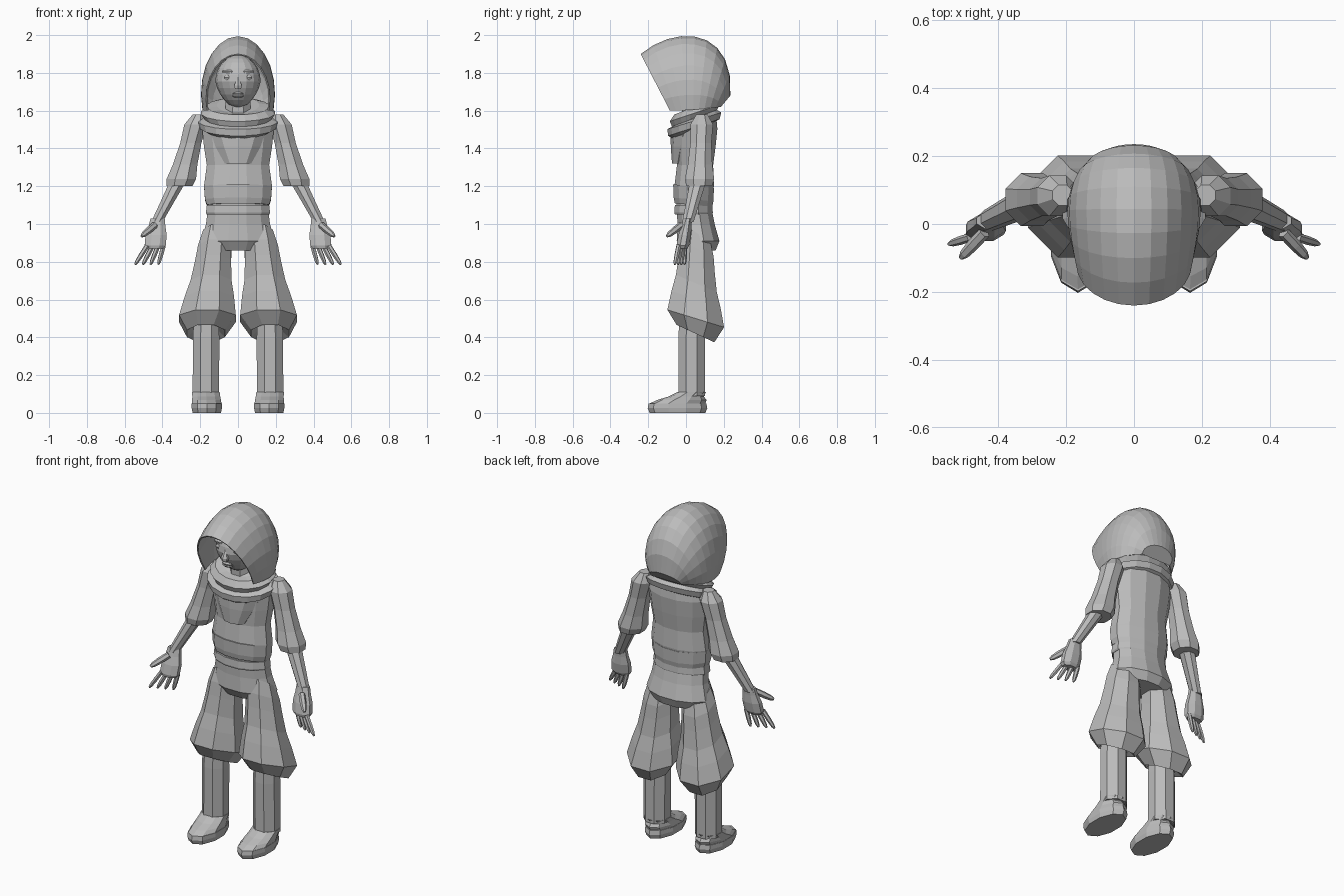
import bpy, bmesh
from math import sin, cos, pi, radians
from mathutils import Vector

if "Cube" in bpy.data.objects:
    bpy.data.objects.remove(bpy.data.objects["Cube"])

GREY = (.5, .5, .5, 1)
clay = bpy.data.materials.new("plain grey")
clay.use_nodes = True
clay.diffuse_color = GREY
clay.node_tree.nodes["Principled BSDF"].inputs["Base Color"].default_value = GREY


def finish(name, bm):
    """Turn a bmesh into a flat-shaded grey object."""
    bmesh.ops.recalc_face_normals(bm, faces=bm.faces)
    mesh = bpy.data.meshes.new(name)
    bm.to_mesh(mesh)
    bm.free()
    mesh.materials.append(clay)
    obj = bpy.data.objects.new(name, mesh)
    bpy.context.collection.objects.link(obj)
    return obj


def skin(name, rows, closed=True, caps=(0, -1)):
    """Bridge rows of points with quads and cap the chosen rows."""
    bm = bmesh.new()
    rows = [[bm.verts.new(point) for point in row] for row in rows]
    count = len(rows[0])
    for lower, upper in zip(rows, rows[1:]):
        for i in range(count if closed else count - 1):
            j = (i + 1) % count
            bm.faces.new((lower[i], lower[j], upper[j], upper[i]))
    for cap in caps:
        bm.faces.new(rows[cap])
    return finish(name, bm)


def loft(name, start, end, shape, flat=1, sides=8, mirror=1, lift=0):
    """Stack level rings from start to end.

    Each shape entry is the fraction along the line, the half width and
    optionally the half depth, which is otherwise the width times flat.
    Lift raises the front of every ring and lowers its back.
    """
    grow = 1 / cos(pi / sides)
    angles = [2 * pi * (i + .5) / sides for i in range(sides)]
    rows = []
    for fraction, width, *depth in shape:
        centre = Vector(start).lerp(Vector(end), fraction)
        thick = depth[0] if depth else width * flat
        rows.append([(mirror * (centre.x + width * grow * cos(a)),
                      centre.y + thick * grow * sin(a),
                      centre.z - lift * sin(a)) for a in angles])
    return skin(name, rows)


def digit(name, start, end, radius, mirror):
    """Six-sided finger that tapers to a blunt tip."""
    base, tip = Vector(start), Vector(end)
    base.x *= mirror
    tip.x *= mirror
    turn = (tip - base).to_track_quat('Z', 'Y').to_matrix()
    rows = []
    for fraction, scale in ((0, 1), (.5, 1), (.85, .8), (1, .4)):
        centre = base.lerp(tip, fraction)
        rows.append([centre + turn @ Vector((cos(a), sin(a), 0)) * radius * scale
                     for a in [k * pi / 3 for k in range(6)]])
    return skin(name, rows)


def bezier(controls, t):
    """Repeated interpolation, for controls of any dimension."""
    points = [Vector(c) for c in controls]
    while len(points) > 1:
        points = [a.lerp(b, t) for a, b in zip(points, points[1:])]
    return points[0]


# Torso, hem, belt and hips
loft("shirt", (0, .04, 1.12), (0, .06, 1.6),
     ((0, .165), (.17, .18), (.4, .165), (.6, .18), (.8, .19), (.93, .175), (1, .1)),
     flat=.58, sides=12)
loft("shirt_hem", (0, .04, 1.1), (0, .04, 1.2), ((0, .165), (.3, .175), (1, .18)),
     flat=.6, sides=12, lift=.01)
loft("belt", (0, .04, 1.05), (0, .04, 1.1), ((0, .165), (.2, .17), (1, .165)),
     flat=.6, sides=12)
loft("hips", (0, .04, 1.11), (0, .07, .86),
     ((0, .155), (.45, .17), (.8, .195), (1, .15)), flat=.58, sides=12)

# Chest bib, neck and wrapped scarf
loft("chest_bib", (0, .02, 1.5), (0, -.03, 1.32), ((0, .16), (.5, .12), (1, .07)),
     flat=.6, sides=10)
loft("neck", (0, .05, 1.5), (0, .04, 1.7), ((0, .07), (1, .065)))
loft("scarf", (0, .05, 1.63), (0, .04, 1.49),
     ((0, .11), (.05, .165), (.3, .195), (.5, .175), (.6, .21), (.85, .2), (1, .15)),
     flat=.68, sides=16, lift=-.045)

# Head: a sphere narrowed towards the chin
bm = bmesh.new()
bmesh.ops.create_uvsphere(bm, u_segments=16, v_segments=12, radius=1)
for vert in bm.verts:
    x, y, z = vert.co
    taper = 1 - .2 * max(0, -z)
    vert.co = (x * .12 * taper, y * .125 * taper, 1.755 + z * .14)
finish("head", bm)

# Nose and mouth
loft("nose", (0, -.125, 1.715), (0, -.11, 1.8), ((0, .016), (.2, .02), (.6, .008), (1, .007)),
     sides=6)
loft("lips", (0, -.1, 1.668), (0, -.106, 1.698),
     ((0, .018), (.3, .032), (.5, .026), (.75, .03), (1, .012)), flat=.45)

# Hood: arches sweep from the pointed brim to the back of the neck.
# Controls are crown y, crown z, foot y, foot z and half width.
HOOD = ((-.24, 1.9, -.085, 1.6, .17), (-.05, 2.06, .01, 1.6, .2),
        (.26, 2.04, .1, 1.61, .23), (.235, 1.68, .185, 1.62, .1))
STEPS = 9
HALF = 7
reach = radians(106)
rows = []
for step in range(STEPS + 1):
    crown_y, crown_z, foot_y, foot_z, width = bezier(HOOD, step / STEPS)
    row = []
    for k in range(-HALF, HALF + 1):
        a = reach * k / HALF
        rise = (cos(a) - cos(reach)) / (1 - cos(reach))
        row.append((width * sin(a), foot_y + (crown_y - foot_y) * rise,
                    foot_z + (crown_z - foot_z) * rise))
    rows.append(row)
hood = skin("hood", rows, closed=False, caps=(-1,))
shell = hood.modifiers.new("cloth thickness", 'SOLIDIFY')
shell.thickness = .008
shell.offset = -1

for mirror, tag in ((1, "left_"), (-1, "right_")):
    # Eyes
    loft(tag + "eyelid", (.05, -.1, 1.76), (.05, -.1, 1.79),
         ((0, .014), (.5, .026), (1, .014)), flat=.5, mirror=mirror)
    loft(tag + "brow", (.05, -.1, 1.8), (.05, -.096, 1.815),
         ((0, .03), (.5, .036), (1, .026)), flat=.4, mirror=mirror)

    # Arms
    loft(tag + "sleeve", (.21, .085, 1.58), (.31, .07, 1.2),
         ((0, .03), (.14, .06), (.4, .056), (.7, .065), (.9, .078), (1, .068)),
         mirror=mirror)
    loft(tag + "forearm", (.305, .07, 1.25), (.43, .01, 1.01),
         ((0, .045), (.5, .037), (1, .03)), mirror=mirror)
    loft(tag + "hand", (.425, .01, 1.03), (.44, -.02, .87),
         ((0, .038), (.25, .044), (.55, .056), (.9, .056), (1, .045)),
         flat=.6, mirror=mirror)
    digit(tag + "thumb", (.44, -.025, .995), (.51, -.1, .935), .018, mirror)
    for k, label in enumerate(("little", "ring", "middle", "index")):
        digit(f"{tag}{label}_finger", (.394 + .029 * k, -.006 - .011 * k, .885),
              (.422 + .041 * k, -.008 - .017 * k, .785), .013, mirror)

    # Legs
    loft(tag + "trouser_leg", (.115, .06, .95), (.17, .05, .42),
         ((0, .07), (.15, .088), (.3, .095), (.5, .108), (.66, .13), (.85, .15),
          (1, .1), (.93, .06)), mirror=mirror, lift=.05)
    loft(tag + "shin", (.168, .03, .6), (.17, .03, .09),
         ((0, .062), (.4, .07), (1, .07)), mirror=mirror)
    loft(tag + "shoe_sole", (.165, -.045, 0), (.165, -.045, .05),
         ((0, .075, .14), (.5, .08, .15), (1, .08, .145)), sides=10, mirror=mirror)
    loft(tag + "shoe_upper", (.165, -.045, .05), (.17, .03, .11),
         ((0, .078, .14), (.3, .076, .125), (.6, .074, .09), (1, .073, .072)),
         sides=10, mirror=mirror)
